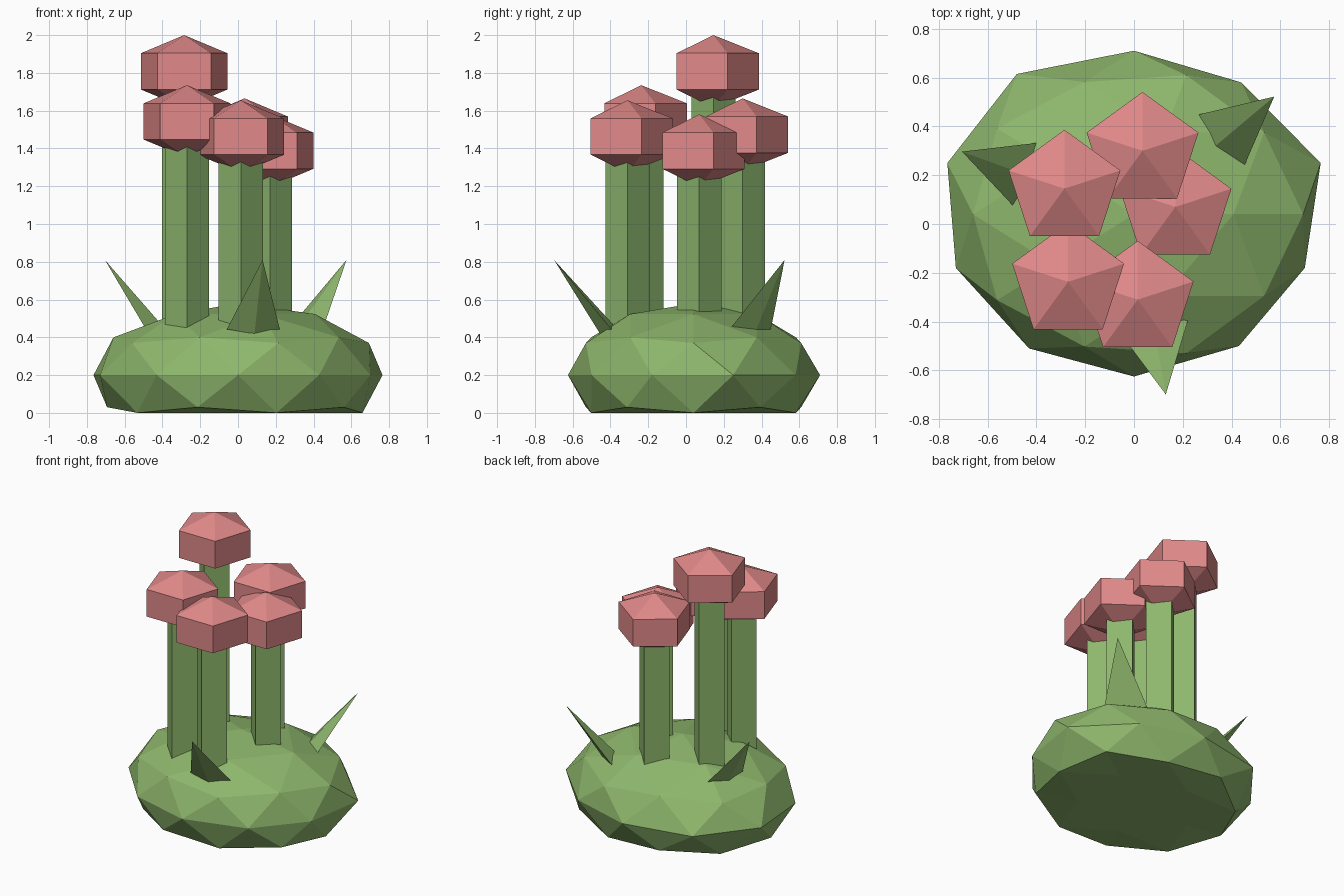
import bpy, bmesh, math
from mathutils import Vector

if "Cube" in bpy.data.objects:
    bpy.data.objects.remove(bpy.data.objects["Cube"])


def material(name, rgb):
    m = bpy.data.materials.new(name)
    m.diffuse_color = (*rgb, 1)
    m.use_nodes = True
    m.node_tree.nodes["Principled BSDF"].inputs["Base Color"].default_value = m.diffuse_color
    return m


GREEN = material("leaf_green", (0.27, 0.47, 0.15))
PINK = material("cap_pink", (0.75, 0.25, 0.25))


def finish(name, bm, mat):
    bmesh.ops.recalc_face_normals(bm, faces=bm.faces)
    me = bpy.data.meshes.new(name)
    bm.to_mesh(me)
    bm.free()
    me.materials.append(mat)
    ob = bpy.data.objects.new(name, me)
    bpy.context.collection.objects.link(ob)
    return ob


# Mound: squashed icosphere, uneven around the rim, flattened underneath
RIM = [(0, .71), (.44, .58), (.765, .25), (.70, -.18), (.43, -.50),
       (0, -.625), (-.43, -.51), (-.73, -.18), (-.765, .25), (-.48, .615)]
bm = bmesh.new()
bmesh.ops.create_icosphere(bm, subdivisions=2, radius=1)
for v in bm.verts:
    on_rim = abs(v.co.z) < 0.01
    v.co = Vector((v.co.x * 0.775, v.co.y * 0.67 + 0.04, max(0, v.co.z * 0.38 + 0.2)))
    if on_rim:
        v.co.x, v.co.y = min(RIM, key=lambda p: (Vector(p) - v.co.xy).length)
finish("mound", bm, GREEN)


# Stems (square, corner forward) and five-sided caps: x, y, top height
def ring(bm, x, y, z, r, n):
    return [bm.verts.new((x + r * math.cos(math.pi / 2 + math.tau * i / n),
                          y + r * math.sin(math.pi / 2 + math.tau * i / n), z))
            for i in range(n)]


def bridge(bm, a, b):
    n = len(a)
    for i in range(n):
        bm.faces.new((a[i], a[(i + 1) % n], b[(i + 1) % n], b[i]))


def fan(bm, loop, tip):
    for i in range(len(loop)):
        bm.faces.new((loop[i], loop[(i + 1) % len(loop)], tip))


BLOOMS = [(-.285, .145, 2.0), (-.27, -.237, 1.735), (.035, .30, 1.665),
          (.015, -.31, 1.655), (.17, .07, 1.58)]
for k, (x, y, top) in enumerate(BLOOMS, 1):
    bm = bmesh.new()
    low, high = ring(bm, x, y, 0.3, 0.117, 4), ring(bm, x, y, top - 0.2, 0.117, 4)
    bridge(bm, low, high)
    bm.faces.new(low)
    bm.faces.new(high)
    finish(f"stem_{k}", bm, GREEN)

    bm = bmesh.new()
    low, high = ring(bm, x, y, top - 0.288, 0.241, 5), ring(bm, x, y, top - 0.096, 0.241, 5)
    bridge(bm, low, high)
    fan(bm, low, bm.verts.new((x, y, top - 0.384)))
    fan(bm, high, bm.verts.new((x, y, top)))
    finish(f"cap_{k}", bm, PINK)

# Thorns: flattened four-sided spikes leaning outward
for k, deg in enumerate((-80, 40, 160), 1):
    a = math.radians(deg)
    out = Vector((math.cos(a), math.sin(a), 0))
    side = Vector((-out.y, out.x, 0))
    lean = out * 0.035 - Vector((0, 0, 0.025))
    base = Vector((0, 0.04, 0.443)) + out * 0.467
    bm = bmesh.new()
    loop = [bm.verts.new(base + d) for d in (side * 0.142, lean, side * -0.142, -lean)]
    bm.faces.new(loop)
    fan(bm, loop, bm.verts.new(Vector((0, 0.04, 0.81)) + out * 0.75))
    finish(f"thorn_{k}", bm, GREEN)
